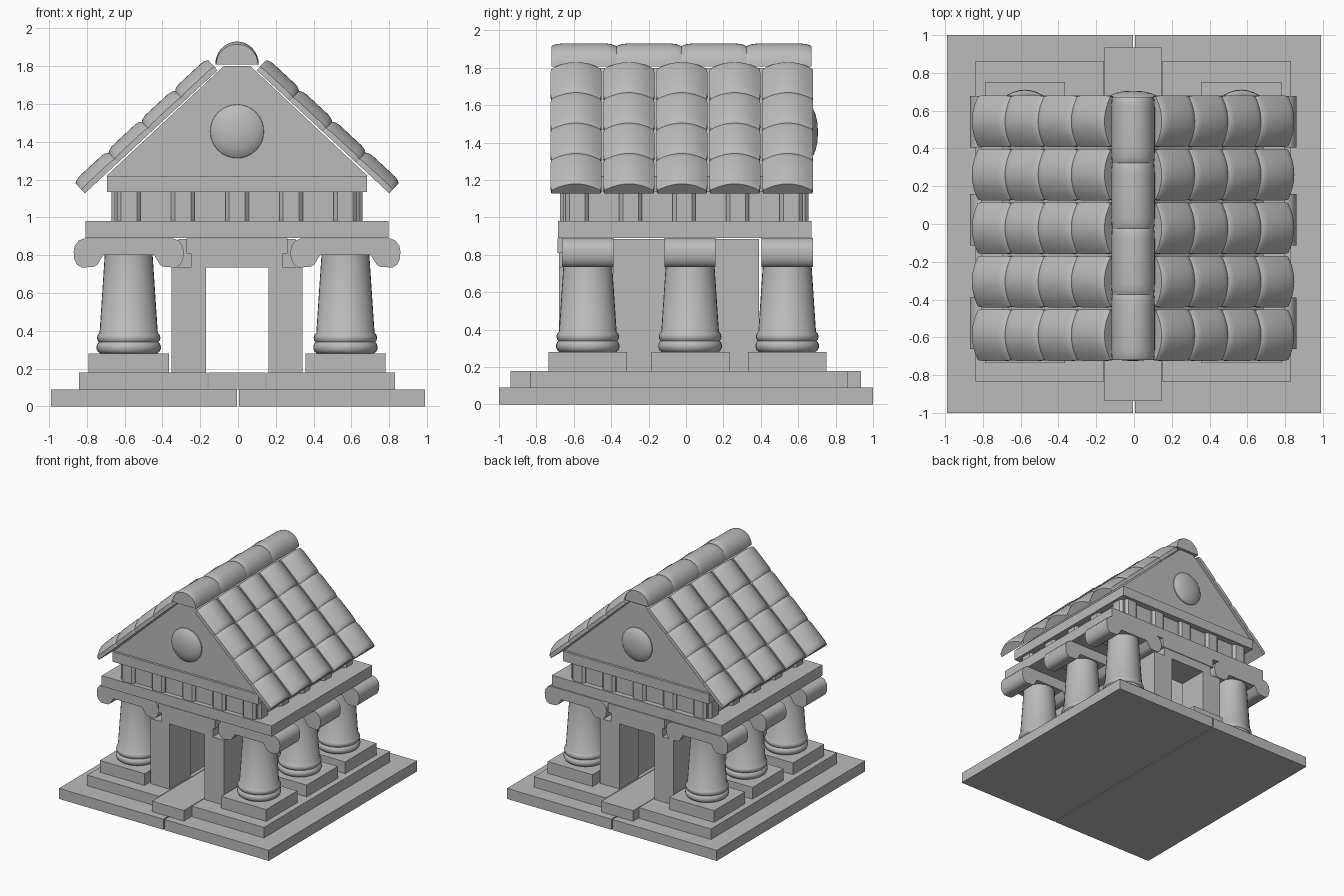
import bpy, bmesh
from math import sin, cos, pi
from mathutils import Vector

if "Cube" in bpy.data.objects:
    bpy.data.objects.remove(bpy.data.objects["Cube"], do_unlink=True)

stone = bpy.data.materials.new("grey stone")
stone.use_nodes = True
stone.diffuse_color = (0.5, 0.5, 0.5, 1)
stone.node_tree.nodes["Principled BSDF"].inputs["Base Color"].default_value = stone.diffuse_color

CX, CY = -0.005, -0.01   # centre of the building on its base
parts = []


def loft(name, sections, smooth=False):
    """Skin a row of closed cross-sections and cap both ends."""
    bm = bmesh.new()
    rings = [[bm.verts.new(p) for p in s] for s in sections]
    n = len(rings[0])
    for a, b in zip(rings, rings[1:]):
        for i in range(n):
            j = (i + 1) % n
            bm.faces.new((a[i], a[j], b[j], b[i]))
    bm.faces.new(rings[0])
    bm.faces.new(rings[-1])
    bmesh.ops.recalc_face_normals(bm, faces=bm.faces)
    mesh = bpy.data.meshes.new(name)
    bm.to_mesh(mesh)
    bm.free()
    mesh.materials.append(stone)
    ob = bpy.data.objects.new(name, mesh)
    bpy.context.collection.objects.link(ob)
    if smooth:
        parts.append(ob)
    return ob


def box(name, x0, x1, y0, y1, z0, z1):
    x0, x1 = sorted((x0, x1))
    return loft(name, [[(x0, y0, z), (x1, y0, z), (x1, y1, z), (x0, y1, z)] for z in (z0, z1)])


def extrude_y(name, profile, y0, y1, smooth=False):
    return loft(name, [[(x, y, z) for x, z in profile] for y in (y0, y1)], smooth)


def lathe(name, x, y, profile, sides=32):
    ring = [(cos(2 * pi * i / sides), sin(2 * pi * i / sides)) for i in range(sides)]
    return loft(name, [[(x + r * c, y + r * s, z) for c, s in ring] for r, z in profile], True)


def rounded_tile(name, origin, along, across, up, length, section, pinch):
    """A bar with a curved section that is pinched at both ends."""
    rows = []
    for t, k in ((0, 1), (0.03, 0.6), (0.08, 0.25), (0.16, 0), (0.84, 0), (0.92, 0.25), (0.97, 0.6), (1, 1)):
        rows.append([origin + along * (t * length) + across * (v * (1 - 0.04 * k))
                     + up * (w * (1 - pinch * k)) for v, w in section])
    return loft(name, rows, True)


# Base slabs, steps and entrance path
for side, s in (("left", 1), ("right", -1)):
    box(side + "_base", s * 0.005, s * 0.99, -1, 1, 0, 0.09)
    box(side + "_step", CX + s * 0.155, CX + s * 0.835, -0.835, 0.863, 0.09, 0.18)
box("path", CX - 0.15, CX + 0.15, -0.937, 0.935, 0.09, 0.18)

# Columns with plinths and scroll capitals
shaft = [(0.15, 0.28), (0.163, 0.29), (0.17, 0.305), (0.17, 0.32), (0.163, 0.335), (0.157, 0.34),
         (0.165, 0.35), (0.168, 0.365), (0.163, 0.38), (0.154, 0.39), (0.126, 0.81)]
half_scroll = [(0.135, 0.80), (0.165, 0.75), (0.185, 0.738), (0.25, 0.735), (0.273, 0.75), (0.288, 0.78),
               (0.291, 0.82), (0.285, 0.85), (0.265, 0.877), (0.235, 0.889)]
scroll = half_scroll + [(-x, z) for x, z in reversed(half_scroll)]
for side, s in (("left", 1), ("right", -1)):
    for place, y in (("front", -0.525), ("middle", 0.022), ("back", 0.541)):
        tag = side + "_" + place
        x = CX + s * 0.573
        box(tag + "_plinth", x - 0.212, x + 0.212, y - 0.21, y + 0.21, 0.18, 0.28)
        lathe(tag + "_column", x, y, shaft)
        extrude_y(tag + "_capital", [(x + px, z) for px, z in scroll], y - 0.137, y + 0.137, True)

# Inner room walls, door posts and lintels
for side, s in (("left", 1), ("right", -1)):
    box(side + "_wall", CX + s * 0.185, CX + s * 0.31, -0.39, 0.39, 0.18, 0.886)
for place, y0, y1 in (("front", -0.68, -0.4), ("back", 0.41, 0.67)):
    for side, s in (("left", 1), ("right", -1)):
        box(place + "_" + side + "_door_post", CX + s * 0.165, CX + s * 0.347, y0, y1, 0.18, 0.735)
    box(place + "_lower_lintel", CX - 0.243, CX + 0.243, y0, y1, 0.735, 0.81)
    box(place + "_upper_lintel", CX - 0.266, CX + 0.266, y0 - 0.006, y1 + 0.006, 0.81, 0.888)

# Beam, frieze and cornice
box("beam", CX - 0.802, CX + 0.802, -0.685, 0.67, 0.89, 0.98)
box("frieze", CX - 0.635, CX + 0.635, CY - 0.635, CY + 0.635, 0.98, 1.135)
box("cornice", CX - 0.688, CX + 0.688, -0.70, 0.68, 1.135, 1.22)


def frieze_block(name, normal, shift):
    n = Vector(normal)
    t = Vector((-n.y, n.x, 0))
    centre = Vector((CX, CY, 0)) + t * shift
    plan = ((-0.062, 0.62), (0.062, 0.62), (0.062, 0.645), (0.042, 0.664), (-0.042, 0.664), (-0.062, 0.645))
    loft(name, [[centre + t * a + n * d + Vector((0, 0, z)) for a, d in plan] for z in (0.98, 1.135)])


for name, normal in (("front", (0, -1, 0)), ("back", (0, 1, 0)), ("left", (1, 0, 0)), ("right", (-1, 0, 0))):
    for i in range(5):
        frieze_block(name + "_frieze_block", normal, (i - 2) * 0.286)

# Gable with a domed disc at each end
extrude_y("gable", [(CX - 0.69, 1.22), (CX + 0.69, 1.22), (CX + 0.07, 1.80), (CX - 0.07, 1.80)], -0.68, 0.66)
for name, y, d in (("front_disc", -0.675, -1), ("back_disc", 0.655, 1)):
    rows = []
    for r, h in ((0.143, 0), (0.141, 0.012), (0.125, 0.025), (0.095, 0.038), (0.055, 0.047), (0.015, 0.05)):
        rows.append([(CX + r * cos(2 * pi * i / 32), y + d * h, 1.455 + r * sin(2 * pi * i / 32))
                     for i in range(32)])
    loft(name, rows, True)

# Roof tiles: five columns of four on each slope
arch = [(-0.136, 0)] + [(0.136 * k / 6, 0.03 + 0.056 * (1 - (k / 6) ** 2)) for k in range(-6, 7)] + [(0.136, 0)]
Y = Vector((0, 1, 0))
for side, s in (("left", 1), ("right", -1)):
    low = Vector((CX + s * 0.805, 0, 1.127))
    slope = Vector((CX + s * 0.103, 0, 1.778)) - low
    step = slope.length / 4
    slope.normalize()
    up = Vector((s * slope.z, 0, abs(slope.x)))
    for row in range(4):
        for col in range(5):
            origin = low + slope * (row * step) + Y * (-0.588 + col * 0.283)
            rounded_tile(side + "_roof_tile", origin, slope, Y, up, step, arch, 0.17)

# Ridge tiles
half_round = [(0.115 * cos(pi * k / 16), 0.122 * sin(pi * k / 16)) for k in range(17)]
for i in range(4):
    rounded_tile("ridge_tile", Vector((CX, -0.72 + i * 0.348, 1.808)), Y, Vector((1, 0, 0)),
                 Vector((0, 0, 1)), 0.348, half_round, 0.12)

# Smooth the curved parts
bpy.ops.object.select_all(action="DESELECT")
for ob in parts:
    ob.select_set(True)
bpy.context.view_layer.objects.active = parts[0]
bpy.ops.object.shade_smooth_by_angle(angle=0.7)
